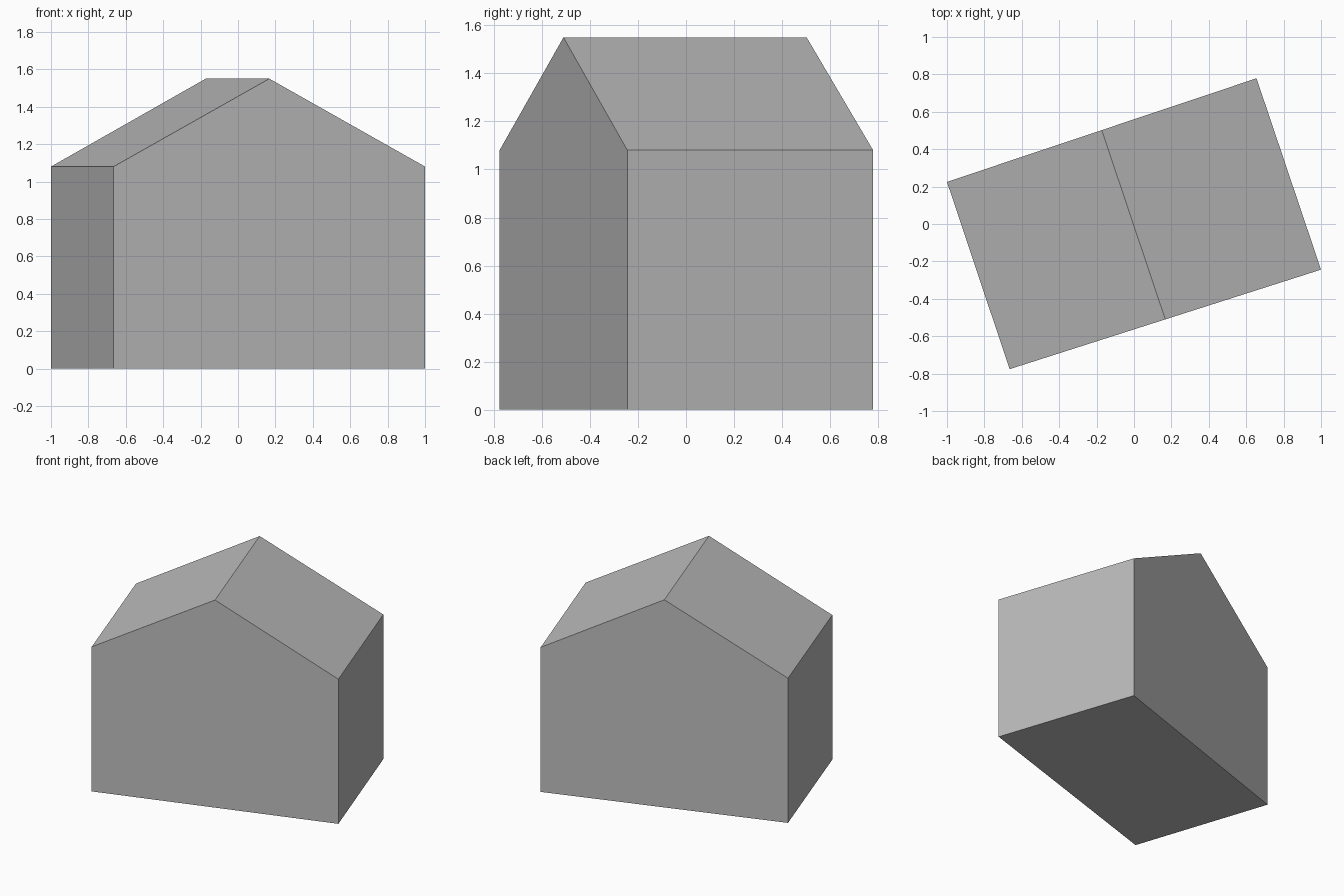
import bpy
import bmesh
from mathutils import Vector

cube = bpy.data.objects.get("Cube")
if cube:
    bpy.data.objects.remove(cube, do_unlink=True)

EAVE, RIDGE = 1.08, 1.55

grey = bpy.data.materials.new("plain grey")
grey.use_nodes = True
colour = (0.5, 0.5, 0.5, 1)
grey.diffuse_color = colour
grey.node_tree.nodes["Principled BSDF"].inputs["Base Color"].default_value = colour


def gable(bm, left, right):
    """Five-sided end wall standing on the line from left to right."""
    a, b = Vector((*left, 0)), Vector((*right, 0))
    up = Vector((0, 0, 1))
    points = [a, b, b + up * EAVE, (a + b) / 2 + up * RIDGE, a + up * EAVE]
    return [bm.verts.new(p) for p in points]


# House body: two gable ends joined by walls, roof slopes and a floor
bm = bmesh.new()
front = gable(bm, (-0.665, -0.776), (1.0, -0.244))
back = gable(bm, (-1.0, 0.225), (0.655, 0.779))
bm.faces.new(front)
bm.faces.new(reversed(back))
for i in range(5):
    j = (i + 1) % 5
    bm.faces.new((front[j], front[i], back[i], back[j]))
bmesh.ops.recalc_face_normals(bm, faces=bm.faces)

mesh = bpy.data.meshes.new("gabled_house")
bm.to_mesh(mesh)
bm.free()
mesh.materials.append(grey)
house = bpy.data.objects.new("gabled_house", mesh)
bpy.context.collection.objects.link(house)
